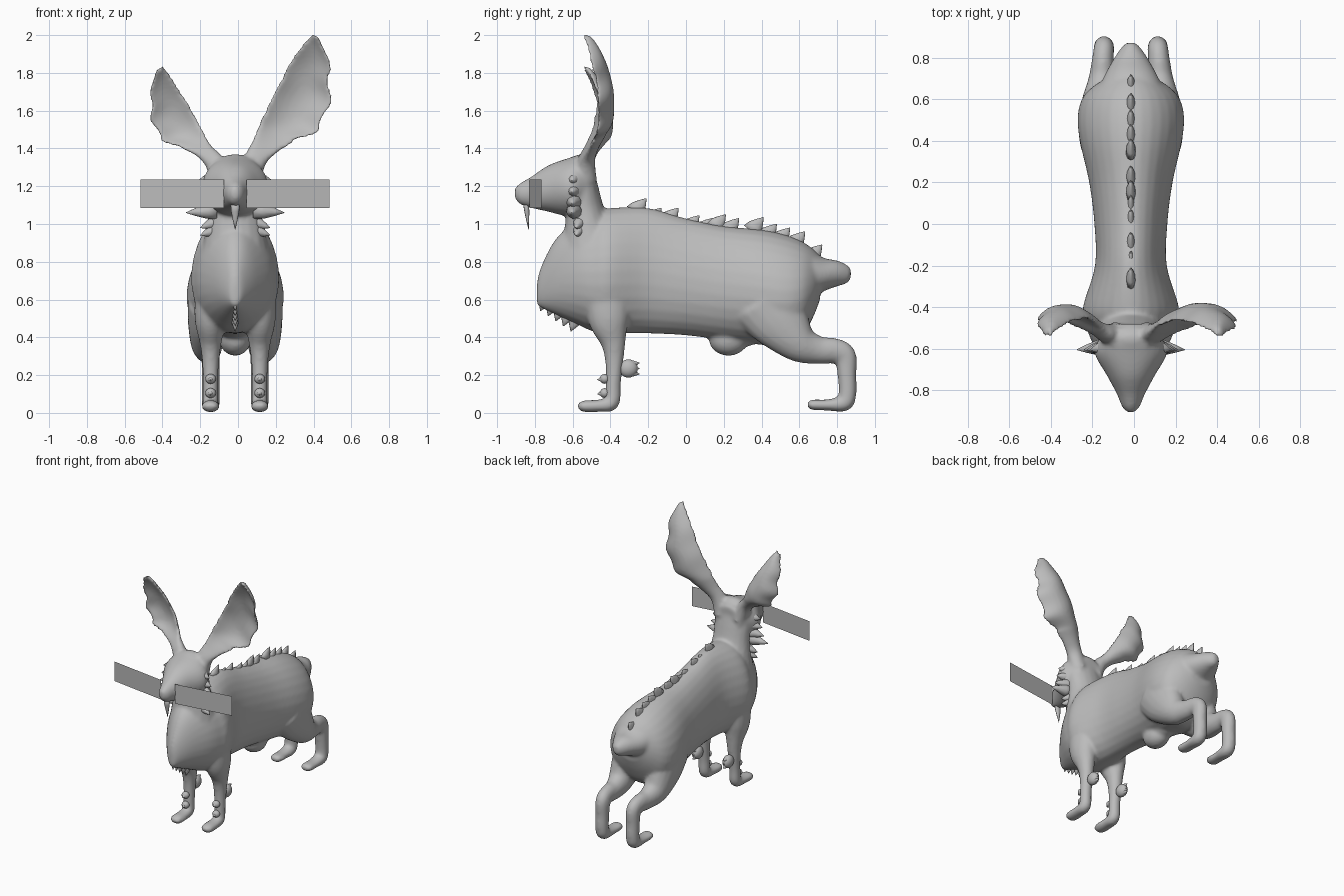
import bpy, bmesh, math
from mathutils import Vector

if "Cube" in bpy.data.objects:
    bpy.data.objects.remove(bpy.data.objects["Cube"], do_unlink=True)

CX = -0.015  # symmetry plane of the animal

grey = bpy.data.materials.new("plain grey")
grey.use_nodes = True
grey.diffuse_color = (0.5, 0.5, 0.5, 1)
grey.node_tree.nodes["Principled BSDF"].inputs["Base Color"].default_value = (0.5, 0.5, 0.5, 1)


def spline(rows, steps=5):
    """Resample rows of numbers with a Catmull-Rom curve."""
    rows = [Vector(r) for r in rows]
    out = []
    for i in range(len(rows) - 1):
        a, b = rows[max(i - 1, 0)], rows[i]
        c, d = rows[i + 1], rows[min(i + 2, len(rows) - 1)]
        for k in range(steps):
            t = k / steps
            out.append(b + (c - a) * (t / 2)
                       + (a * 2 - b * 5 + c * 4 - d) * (t * t / 2)
                       + (b * 3 - a - c * 3 + d) * (t ** 3 / 2))
    return out + [rows[-1]]


def loft(bm, rings):
    """Skin closed rings, cap both ends and face the shell outwards."""
    loops = [[bm.verts.new(p) for p in ring] for ring in rings]
    n = len(loops[0])
    for a, b in zip(loops, loops[1:]):
        for i in range(n):
            j = (i + 1) % n
            bm.faces.new((a[i], a[j], b[j], b[i]))
    bm.faces.new(loops[0][::-1])
    bm.faces.new(loops[-1])


def angles(n):
    return [math.tau * i / n for i in range(n)]


def sections(bm, rows, egg=0.0):
    """Rows of y, bottom, top, half width; egg widens the lower half."""
    rings = []
    for y, low, high, w in spline(rows):
        mid, h = (low + high) / 2, (high - low) / 2
        rings.append([Vector((CX + w * math.cos(a) * (1 - egg * math.sin(a)), y,
                              mid + h * math.sin(a))) for a in angles(28)])
    loft(bm, rings)


def tube(bm, rows, side=1):
    """Rows of x, y, z, x radius, other radius; side mirrors it."""
    pts = spline(rows)
    rings = []
    for i, p in enumerate(pts):
        along = pts[min(i + 1, len(pts) - 1)] - pts[max(i - 1, 0)]
        up = Vector((0, -along[2], along[1])).normalized()
        mid = Vector((p[0], p[1], p[2]))
        ring = [mid + Vector((p[3] * math.cos(a), 0, 0)) + up * (p[4] * math.sin(a))
                for a in angles(18)]
        rings.append([Vector((CX + side * v.x, v.y, v.z)) for v in ring])
    loft(bm, rings)


def ball(bm, centre, radii):
    made = bmesh.ops.create_uvsphere(bm, u_segments=20, v_segments=12, radius=1)
    for v in made["verts"]:
        v.co = Vector([c + r * q for c, r, q in zip(centre, radii, v.co)])


def spike(bm, base, tip, width, flat=1.0):
    """Pointed tuft; flat scales its thickness along x."""
    base, tip = Vector(base), Vector(tip)
    axis = tip - base
    u = axis.orthogonal().normalized()
    v = axis.cross(u).normalized()
    rings = []
    for t, r in ((0, 1), (0.35, 0.85), (0.7, 0.45), (1, 0.04)):
        ring = []
        for a in angles(10):
            off = (u * math.cos(a) + v * math.sin(a)) * width * r
            off.x *= flat
            ring.append(base + axis * t + off)
        rings.append(ring)
    loft(bm, rings)


def ear(bm, rows):
    """Cupped blade with a scalloped outer edge, from inner x z, outer x z, y."""
    pts = spline(rows, 6)
    rings = []
    for i, (xi, zi, xo, zo, y) in enumerate(pts):
        t = i / (len(pts) - 1)
        inner, outer = Vector((xi, y, zi)), Vector((xo, y, zo))
        outer += (outer - inner) * (0.06 * math.sin(t * 32) if t > .35 else 0)
        mid, half = (inner + outer) / 2, (outer - inner) / 2
        thick = 0.02 + 0.045 * (1 - t) ** 4
        cup = 0.45 * half.length * min(1, t * 2.5)
        ring = []
        for a in angles(24):
            u = math.cos(a)
            p = mid + half * u
            p.y += cup * (0.4 - u * u) + thick * math.sin(a)
            ring.append(p)
        rings.append(ring)
    loft(bm, rings)


def finish(name, bm):
    bmesh.ops.recalc_face_normals(bm, faces=bm.faces)
    for f in bm.faces:
        f.smooth = True
    mesh = bpy.data.meshes.new(name)
    bm.to_mesh(mesh)
    bm.free()
    mesh.materials.append(grey)
    obj = bpy.data.objects.new(name, mesh)
    bpy.context.collection.objects.link(obj)
    return obj


# Torso, tail, head, neck, ears and legs blended into one skin
bm = bmesh.new()
sections(bm, [(-.79, .57, .69, .02), (-.765, .555, .78, .05), (-.69, .52, .92, .11),
              (-.58, .47, 1.02, .18), (-.49, .43, 1.06, .215), (-.4, .42, 1.085, .23),
              (-.2, .42, 1.085, .172), (0, .41, 1.03, .175), (.2, .385, .99, .2),
              (.4, .36, .97, .245), (.52, .35, .945, .255), (.61, .4, .91, .23),
              (.67, .5, .87, .17), (.71, .6, .83, .1)], egg=.12)
sections(bm, [(.6, .58, .9, .18), (.72, .64, .825, .125), (.8, .67, .807, .08),
              (.85, .685, .785, .045), (.873, .71, .765, .02)])
sections(bm, [(-.907, 1.14, 1.19, .015), (-.88, 1.105, 1.215, .042), (-.82, 1.085, 1.25, .067),
              (-.73, 1.065, 1.31, .115), (-.62, 1.04, 1.35, .175), (-.54, 1.06, 1.37, .145),
              (-.48, 1.12, 1.32, .1)])
tube(bm, [(0, -.5, .85, .18, .18), (0, -.52, .97, .155, .13), (0, -.535, 1.08, .14, .1),
          (0, -.55, 1.2, .14, .085), (0, -.55, 1.35, .11, .05)])
ball(bm, (CX, .225, .39), (.085, .105, .088))
ball(bm, (CX, .3, .41), (.08, .1, .06))
ear(bm, [(.0, 1.25, .12, 1.22, -.535), (.035, 1.36, .15, 1.32, -.53),
         (.075, 1.44, .22, 1.385, -.5), (.11, 1.53, .33, 1.45, -.46),
         (.165, 1.65, .44, 1.51, -.43), (.22, 1.76, .485, 1.64, -.43),
         (.28, 1.87, .49, 1.76, -.45), (.35, 1.965, .48, 1.88, -.49),
         (.395, 2.008, .43, 1.985, -.53)])
ear(bm, [(-.03, 1.25, -.14, 1.22, -.535), (-.085, 1.36, -.175, 1.31, -.53),
         (-.135, 1.41, -.23, 1.365, -.5), (-.165, 1.46, -.33, 1.41, -.46),
         (-.2, 1.53, -.42, 1.455, -.43), (-.25, 1.62, -.455, 1.54, -.43),
         (-.3, 1.7, -.47, 1.64, -.45), (-.36, 1.79, -.46, 1.74, -.49),
         (-.395, 1.838, -.435, 1.815, -.53)])
for s in (1, -1):
    tube(bm, [(.11, -.42, .7, .1, .13), (.13, -.41, .5, .085, .11), (.13, -.385, .37, .058, .066),
              (.13, -.38, .27, .045, .048), (.13, -.385, .15, .04, .04),
              (.13, -.395, .055, .042, .042), (.13, -.46, .038, .046, .033),
              (.13, -.54, .035, .046, .031), (.13, -.572, .033, .025, .016)], s)
    tube(bm, [(.13, .42, .6, .12, .2), (.15, .5, .48, .1, .16), (.15, .6, .37, .085, .105),
              (.14, .7, .333, .065, .075), (.135, .79, .328, .053, .067),
              (.13, .842, .3, .05, .06), (.13, .852, .2, .048, .05), (.13, .855, .1, .048, .047),
              (.13, .835, .052, .048, .045), (.13, .75, .042, .046, .03),
              (.13, .67, .043, .046, .028), (.13, .642, .043, .025, .014)], s)
body = finish("body_head_and_ears", bm)
mod = body.modifiers.new("blend", "REMESH")
mod.mode = "VOXEL"
mod.voxel_size = 0.011
mod.use_smooth_shade = True
mod = body.modifiers.new("soften", "SMOOTH")
mod.factor = 0.5
mod.iterations = 9

# Ridge of spikes along the spine, leaning back
bm = bmesh.new()
for y, z in ((-.21, 1.135), (-.13, 1.085), (-.04, 1.085), (.07, 1.045), (.14, 1.03), (.21, 1.05),
             (.28, 1.03), (.41, 1.035), (.48, 1.0), (.55, .98), (.63, .96), (.72, .89)):
    spike(bm, (CX, y - .065, z - .075), (CX, y, z), .05, .5)
finish("spine_spikes", bm)

# Fur tufts on the chest, chin, cheeks and neck
bm = bmesh.new()
for i in range(5):
    y, z = -.735 + i * .04, .63 - i * .027
    spike(bm, (CX, y, z), (CX, y - .035, z - .09), .045, .6)
finish("chest_tuft", bm)

bm = bmesh.new()
spike(bm, (CX, -.848, 1.12), (CX, -.833, .97), .016, 1.6)
finish("chin_tuft", bm)

bm = bmesh.new()
for s in (1, -1):
    for z, reach in ((1.06, .26), (1.11, .225), (1.17, .21), (1.23, .195)):
        spike(bm, (CX + s * .1, -.59, z + .01), (CX + s * reach, -.605, z), .045)
    for z in (.95, .99):
        spike(bm, (CX + s * .1, -.56, z + .02), (CX + s * .185, -.585, z - .01), .035)
finish("cheek_tufts", bm)

# Small pads and leafy tufts on the front legs
bm = bmesh.new()
for s in (1, -1):
    x = CX + s * .13
    for z in (.18, .105):
        ball(bm, (x, -.43, z), (.028, .026, .026))
        spike(bm, (x, -.43, z), (x, -.47, z - .005), .02)
    ball(bm, (x, -.305, .235), (.035, .05, .048))
    for dz in (-.03, 0, .03):
        spike(bm, (x, -.31, .235 + dz * .7), (x, -.245, .235 + dz), .025)
finish("leg_tufts", bm)

# Flat whisker cards either side of the snout
for name, s in (("left_whiskers", 1), ("right_whiskers", -1)):
    bm = bmesh.new()
    corners = [(.06, -.828, 1.085), (.5, -.765, 1.085), (.5, -.765, 1.235), (.06, -.828, 1.235)]
    bm.faces.new([bm.verts.new((CX + s * x, y, z)) for x, y, z in corners])
    finish(name, bm)
